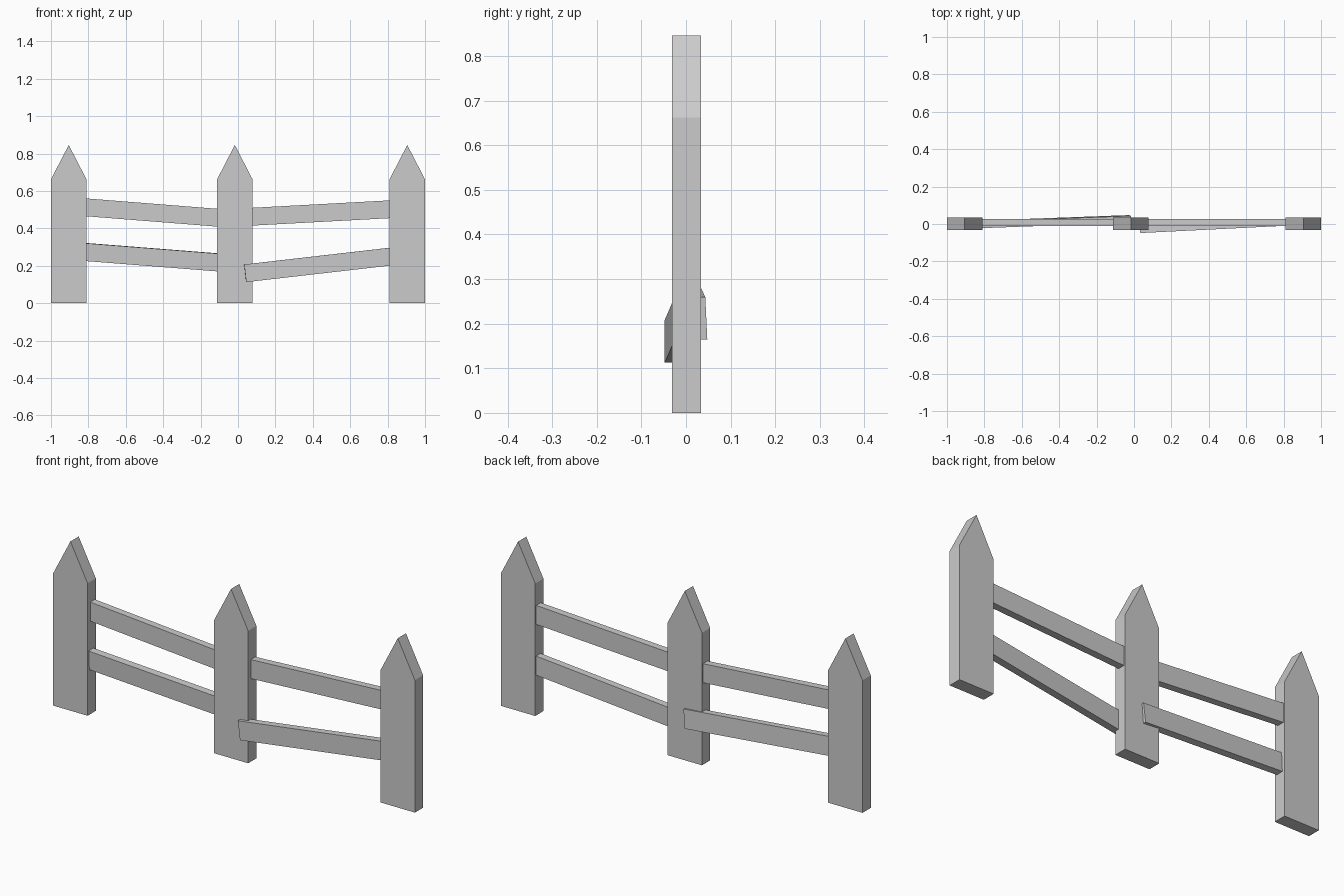
import bpy, bmesh
from mathutils import Vector, Matrix

if "Cube" in bpy.data.objects:
    bpy.data.objects.remove(bpy.data.objects["Cube"])

def finish(name, bm):
    bmesh.ops.recalc_face_normals(bm, faces=bm.faces)
    mesh = bpy.data.meshes.new(name)
    bm.to_mesh(mesh)
    bm.free()
    obj = bpy.data.objects.new(name, mesh)
    bpy.context.collection.objects.link(obj)
    return obj

def post(name, x, half=0.095, shoulder=0.662, tip=0.846, y0=-0.031, y1=0.034):
    # Pointed outline extruded through the post's thickness
    bm = bmesh.new()
    outline = [(-half, 0), (half, 0), (half, shoulder), (0, tip), (-half, shoulder)]
    face = bm.faces.new([bm.verts.new((x + px, y0, pz)) for px, pz in outline])
    ext = bmesh.ops.extrude_face_region(bm, geom=[face], use_keep_orig=True)
    verts = [g for g in ext["geom"] if isinstance(g, bmesh.types.BMVert)]
    bmesh.ops.translate(bm, verts=verts, vec=(0, y1 - y0, 0))
    return finish(name, bm)

def rail(name, start, end, roll=0.0, thick=0.036, height=0.095):
    # Plank whose end centres are start and end
    a, b = Vector(start), Vector(end)
    along = (b - a).normalized()
    side = Vector((0, 0, 1)).cross(along).normalized()
    up = along.cross(side)
    axes = Matrix((along, side, up)).transposed().to_4x4()
    bm = bmesh.new()
    bmesh.ops.create_cube(bm, size=1)
    bmesh.ops.scale(bm, verts=bm.verts, vec=((b - a).length, thick, height))
    obj = finish(name, bm)
    obj.matrix_world = Matrix.Translation((a + b) / 2) @ axes @ Matrix.Rotation(roll, 4, 'X')
    return obj

# Three pointed posts
for name, x in (("left_post", -0.905), ("middle_post", -0.017), ("right_post", 0.905)):
    post(name, x)

# Upper rails, sagging towards the middle
rail("upper_left_rail", (-0.9, 0.008, 0.5195), (-0.02, 0.008, 0.450))
rail("upper_right_rail", (0.04, 0.008, 0.4606), (0.9, 0.008, 0.507))

# Lower rails, skewed so one pokes out behind and one in front of the middle post
rail("lower_left_rail", (-0.9, -0.005, 0.2805), (-0.02, 0.0275, 0.2115), roll=0.05)
rail("lower_right_rail", (0.038, -0.030, 0.160), (0.9, 0.013, 0.259))
